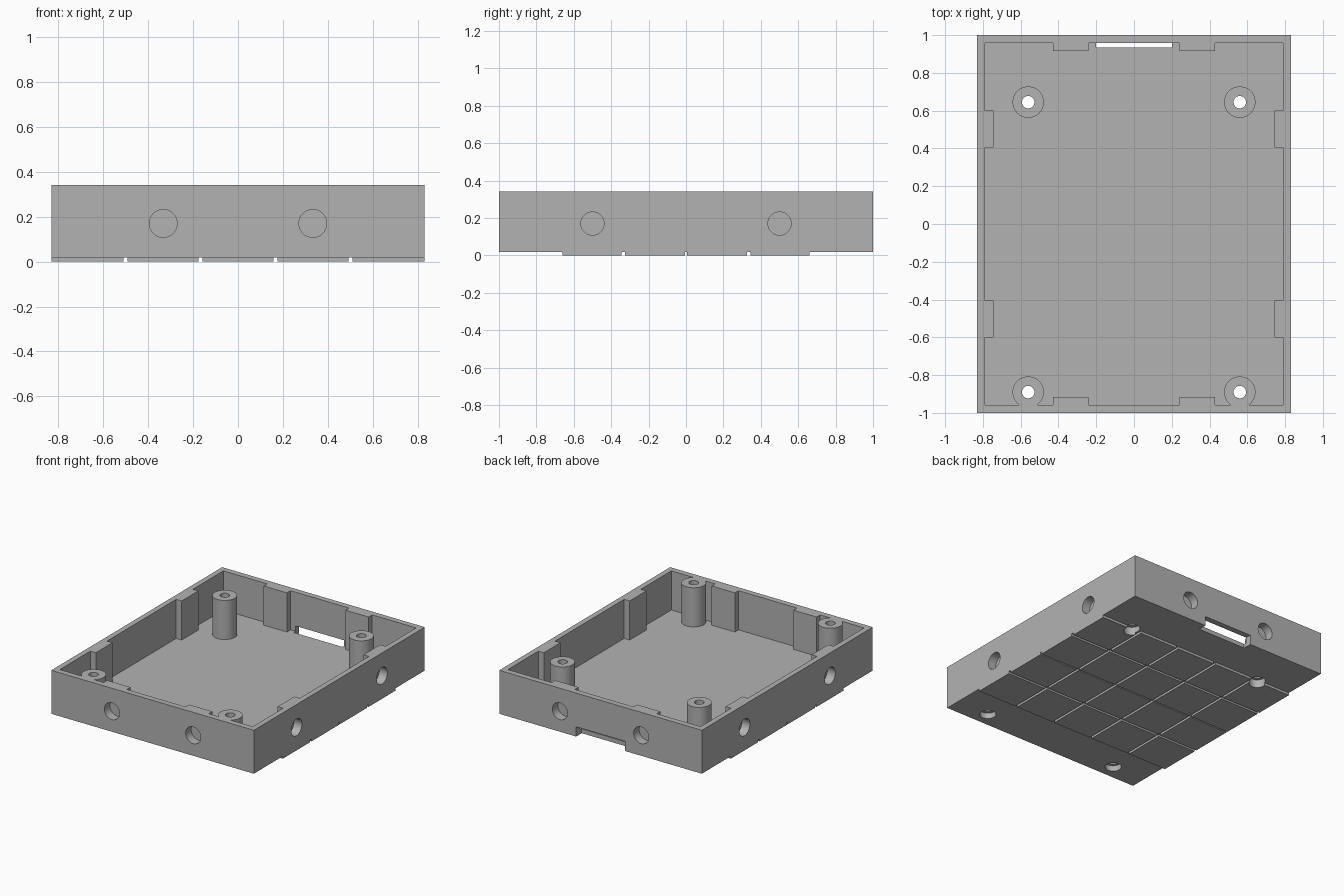
import bpy, math

if "Cube" in bpy.data.objects:
    bpy.data.objects.remove(bpy.data.objects["Cube"])

grey = bpy.data.materials.new("grey")
grey.diffuse_color = (0.45, 0.45, 0.45, 1)
grey.use_nodes = True
grey.node_tree.nodes["Principled BSDF"].inputs["Base Color"].default_value = grey.diffuse_color

W, D, H = 0.83, 1.0, 0.34      # half width, half depth, rim height
BASE, FLOOR = 0.018, 0.05      # underside and inner floor heights


def box(name, x0, x1, y0, y1, z0, z1):
    bpy.ops.mesh.primitive_cube_add(
        size=1, location=((x0 + x1) / 2, (y0 + y1) / 2, (z0 + z1) / 2))
    ob = bpy.context.object
    ob.name = name
    ob.scale = (x1 - x0, y1 - y0, z1 - z0)
    bpy.ops.object.transform_apply(location=True, rotation=True, scale=True)
    ob.data.materials.append(grey)
    return ob


def rod(name, r, depth, loc, rot=(0, 0, 0)):
    bpy.ops.mesh.primitive_cylinder_add(
        vertices=48, radius=r, depth=depth, location=loc, rotation=rot)
    ob = bpy.context.object
    ob.name = name
    bpy.ops.object.transform_apply(location=True, rotation=True, scale=True)
    ob.data.materials.append(grey)
    return ob


def combine(target, tools, operation):
    """Apply a boolean with each tool, then discard the tools."""
    bpy.context.view_layer.objects.active = target
    for tool in tools:
        mod = target.modifiers.new("cut", 'BOOLEAN')
        mod.operation, mod.solver, mod.object = operation, 'EXACT', tool
        bpy.ops.object.modifier_apply(modifier=mod.name)
        bpy.data.objects.remove(tool)


# open tray
tray = box("tray", -W, W, -D, D, BASE, H)
combine(tray, [box("cavity", -0.79, 0.79, -0.957, 0.957, FLOOR, 0.5)], 'DIFFERENCE')

# thickened wall blocks and screw posts
solids, holes = [], []
posts = [(s * 0.56, y) for s in (-1, 1) for y in (0.645, -0.89)]
for sx in (-1, 1):
    for sy in (-1, 1):
        xs = sorted((sx * 0.24, sx * 0.43))
        ys = sorted((sy * 0.915, sy * 0.98))
        solids.append(box("wall_block", *xs, *ys, 0.03, H))
        xs = sorted((sx * 0.745, sx * 0.81))
        ys = sorted((sy * 0.405, sy * 0.6))
        solids.append(box("wall_block", *xs, *ys, 0.03, H))
        # blind round sockets in the outer walls
        holes.append(rod("socket", 0.062, 0.13, (sx * 0.333, sy * D, 0.17),
                         (math.pi / 2, 0, 0)))
        holes.append(rod("socket", 0.062, 0.13, (sx * W, sy * 0.5, 0.17),
                         (0, math.pi / 2, 0)))
for x, y in posts:
    solids.append(rod("post", 0.083, H - 0.03, (x, y, (H + 0.03) / 2)))
combine(tray, solids, 'UNION')


# screw holes with a wide recess underneath
def screw_holes(pts):
    out = []
    for x, y in pts:
        out.append(rod("screw_hole", 0.033, 1, (x, y, 0.2)))
        out.append(rod("screw_recess", 0.056, 0.16, (x, y, -0.02)))
    return out


# cable slot low in the back wall
holes.append(box("slot", -0.2, 0.2, 0.935, 1.1, -0.1, 0.09))
combine(tray, holes + screw_holes(posts), 'DIFFERENCE')

# thin foot pads separated by grooves
pads = []
x_edges = [-W, -0.5, -0.167, 0.167, 0.5, W]
y_edges = [-0.66, -0.335, 0, 0.335, 0.66]
for i in range(5):
    for j in range(4):
        gx0, gx1 = (0 if i == 0 else 0.009), (0 if i == 4 else 0.009)
        gy0 = 0 if j == 0 else (0.005 if j == 2 else 0.009)
        gy1 = 0 if j == 3 else (0.005 if j == 1 else 0.009)
        pad = box("foot_pad", x_edges[i] + gx0, x_edges[i + 1] - gx1,
                  y_edges[j] + gy0, y_edges[j + 1] - gy1, 0, BASE)
        if j == 3 and i in (0, 1, 3, 4):
            combine(pad, screw_holes([p for p in posts if p[1] > 0 and
                                      p[0] * (i - 2) > 0]), 'DIFFERENCE')
        pads.append(pad)

# join the pads into one part and shade everything
bpy.ops.object.select_all(action='DESELECT')
for p in pads:
    p.select_set(True)
bpy.context.view_layer.objects.active = pads[0]
bpy.ops.object.join()
pads[0].name = "foot_pads"
tray.select_set(True)
bpy.ops.object.shade_smooth_by_angle(angle=math.radians(30))
